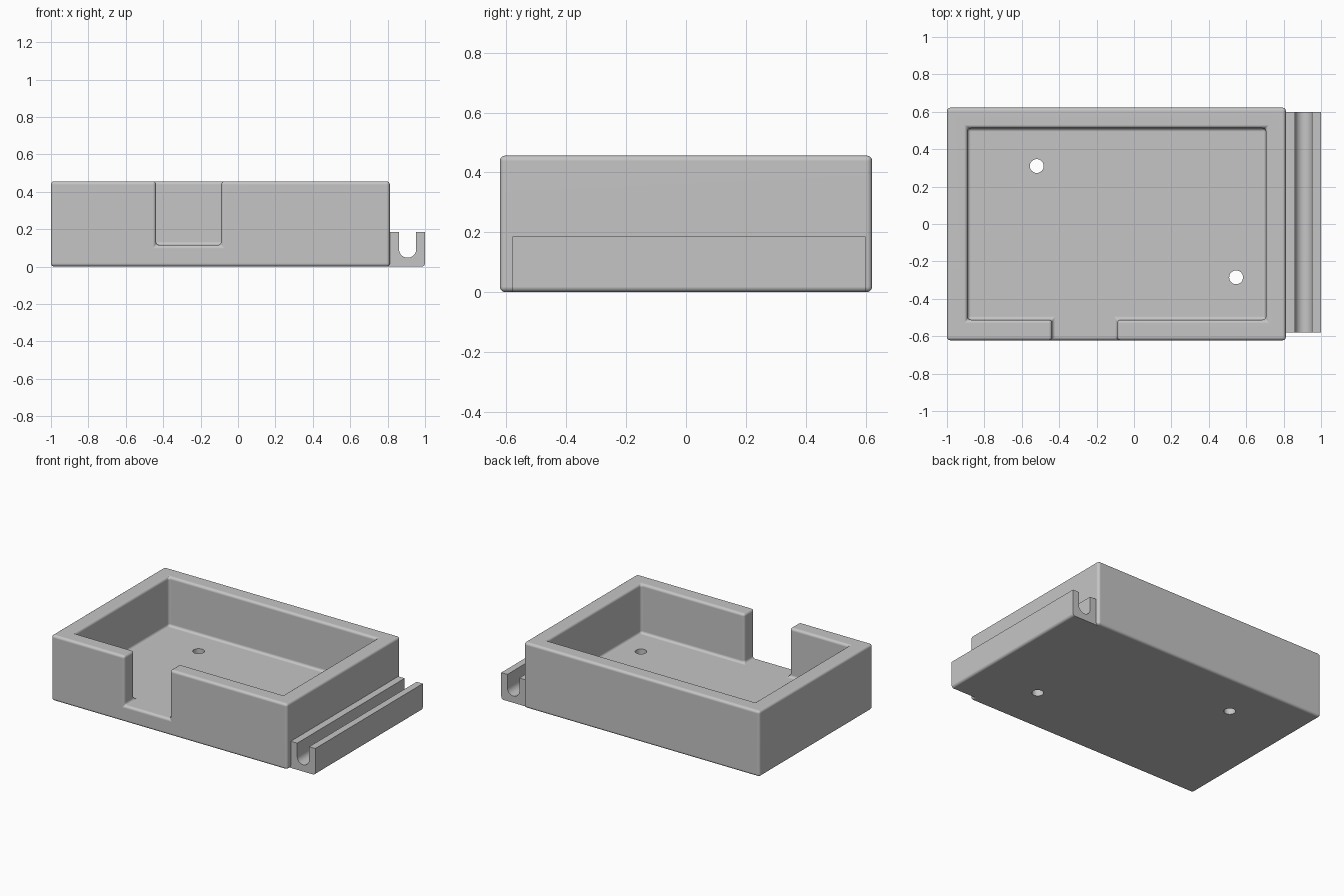
import bpy, bmesh, math

if "Cube" in bpy.data.objects:
    bpy.data.objects.remove(bpy.data.objects["Cube"], do_unlink=True)

grey = bpy.data.materials.new("plain_grey")
grey.use_nodes = True
grey.diffuse_color = (0.56, 0.56, 0.56, 1)
bsdf = next(n for n in grey.node_tree.nodes if n.type == "BSDF_PRINCIPLED")
bsdf.inputs["Base Color"].default_value = grey.diffuse_color
bsdf.inputs["Roughness"].default_value = 0.6


def prism(name, outlines, start, depth):
    """Extrude closed 3D outlines, moved to start, along the depth vector."""
    bm = bmesh.new()
    for outline in outlines:
        face = bm.faces.new([bm.verts.new([a + b for a, b in zip(p, start)]) for p in outline])
        new = bmesh.ops.extrude_face_region(bm, geom=[face])["geom"]
        bmesh.ops.translate(bm, vec=depth, verts=[v for v in new if isinstance(v, bmesh.types.BMVert)])
    bmesh.ops.recalc_face_normals(bm, faces=bm.faces)
    mesh = bpy.data.meshes.new(name)
    bm.to_mesh(mesh)
    bm.free()
    mesh.materials.append(grey)
    obj = bpy.data.objects.new(name, mesh)
    bpy.context.collection.objects.link(obj)
    return obj


def activate(obj):
    bpy.ops.object.select_all(action="DESELECT")
    obj.select_set(True)
    bpy.context.view_layer.objects.active = obj


def modify(obj, kind, **settings):
    mod = obj.modifiers.new(kind.lower(), kind)
    for key, value in settings.items():
        setattr(mod, key, value)
    activate(obj)
    bpy.ops.object.modifier_apply(modifier=mod.name)


def cut(obj, cutter):
    cutter.hide_render = True
    modify(obj, "BOOLEAN", operation="DIFFERENCE", solver="EXACT", object=cutter)
    bpy.data.objects.remove(cutter, do_unlink=True)


def finish(obj):
    activate(obj)
    bpy.ops.object.shade_smooth_by_angle(angle=math.radians(35))
    modify(obj, "WEIGHTED_NORMAL", keep_sharp=True)


def circle(x, y, r, n=32):
    return [(x + r * math.cos(math.tau * i / n), y + r * math.sin(math.tau * i / n), 0) for i in range(n)]


# Tray body
left, right, half_depth, height, floor = -1.0, 0.812, 0.622, 0.456, 0.115
tray = prism("tray_body", [[(left, -half_depth, 0), (right, -half_depth, 0),
                            (right, half_depth, 0), (left, half_depth, 0)]],
             (0, 0, 0), (0, 0, height))

# Inner pocket and front opening in one cut
x0, x1, y1, n0, n1 = -0.89, 0.705, 0.512, -0.438, -0.09
pocket = prism("pocket_cutter", [[(x0, y1, 0), (x0, -y1, 0), (n0, -y1, 0), (n0, -1, 0),
                                  (n1, -1, 0), (n1, -y1, 0), (x1, -y1, 0), (x1, y1, 0)]],
               (0, 0, floor), (0, 0, 1))
cut(tray, pocket)

# Rounded edges, then the two floor holes
modify(tray, "BEVEL", width=0.018, segments=4, limit_method="ANGLE",
       angle_limit=math.radians(40), use_clamp_overlap=False)
holes = prism("hole_cutter", [circle(-0.52, 0.31, 0.037), circle(0.546, -0.285, 0.037)],
              (0, 0, -0.2), (0, 0, 0.5))
cut(tray, holes)
finish(tray)

# Side rail with a round-bottomed groove
top, cx, cz, r, corner = 0.185, 0.907, 0.093, 0.046, 0.018
groove = [(cx + r * math.cos(a), 0, cz + r * math.sin(a))
          for a in (-math.pi * i / 16 for i in range(17))]
foot = [(1 - corner + corner * math.sin(a), 0, corner - corner * math.cos(a))
        for a in (math.pi / 2 * i / 5 for i in range(6))]
profile = ([(0.794, 0, 0)] + foot + [(1, 0, top), (cx + r, 0, top)] + groove
           + [(cx - r, 0, top), (0.794, 0, top)])
rail = prism("side_rail", [profile], (0, -0.58, 0), (0, 1.18, 0))
finish(rail)
